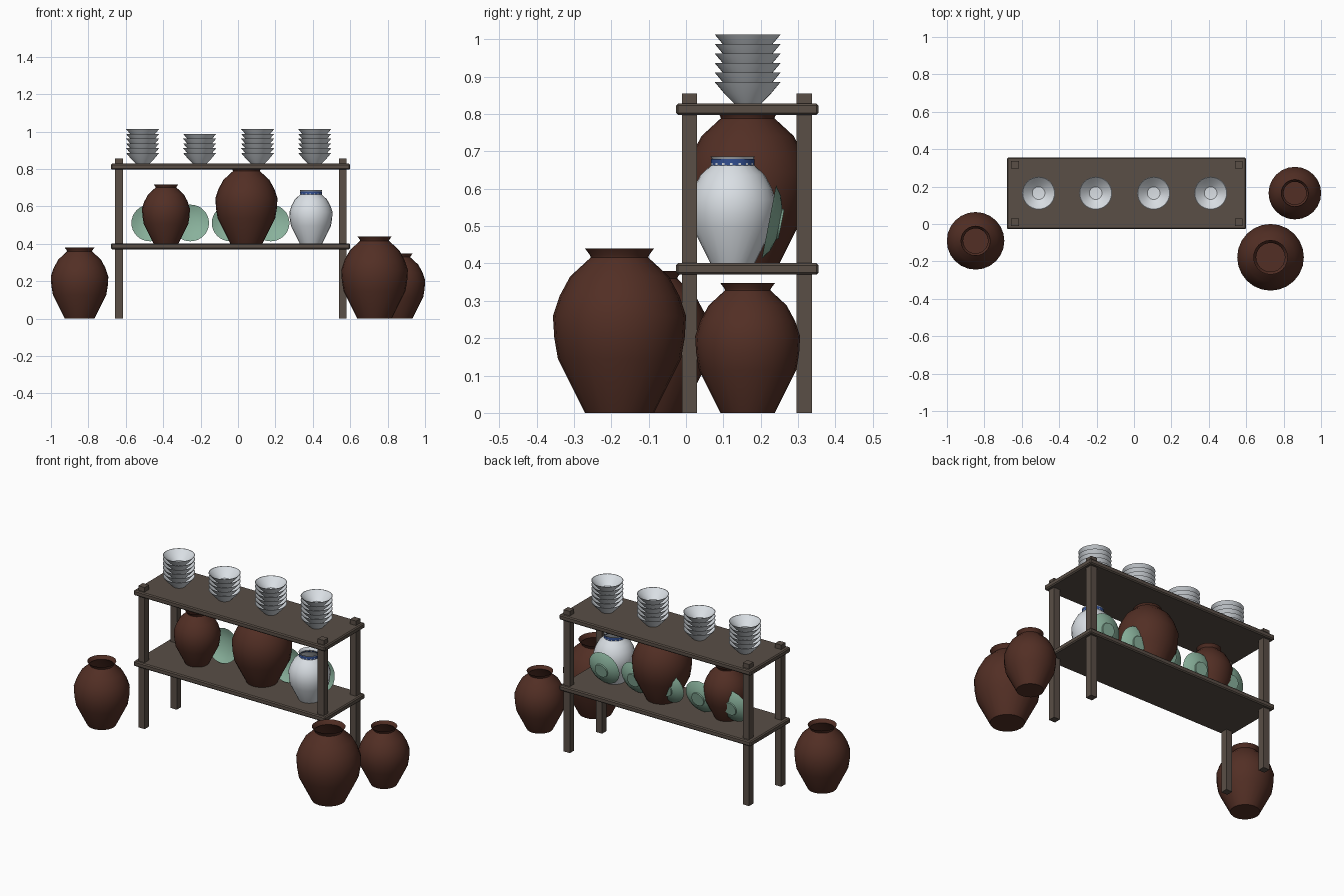
import bpy, bmesh, math
from mathutils import Matrix

cube = bpy.data.objects.get("Cube")
if cube:
    bpy.data.objects.remove(cube, do_unlink=True)


def material(name, rgb):
    m = bpy.data.materials.new(name)
    m.use_nodes = True
    m.diffuse_color = (*rgb, 1)
    bsdf = m.node_tree.nodes["Principled BSDF"]
    bsdf.inputs["Base Color"].default_value = (*rgb, 1)
    bsdf.inputs["Roughness"].default_value = 0.7
    return m


wood = material("weathered wood", (0.10, 0.077, 0.061))
clay = material("brown clay", (0.085, 0.028, 0.018))
white = material("white porcelain", (0.70, 0.74, 0.78))
green = material("celadon green", (0.25, 0.44, 0.33))
blue = material("cobalt blue", (0.03, 0.075, 0.28))


def add(name, bm, *mats, smooth=None):
    bmesh.ops.recalc_face_normals(bm, faces=bm.faces)
    me = bpy.data.meshes.new(name)
    bm.to_mesh(me)
    bm.free()
    for m in mats:
        me.materials.append(m)
    if smooth:
        me.shade_smooth()
        me.set_sharp_from_angle(angle=math.radians(smooth))
    ob = bpy.data.objects.new(name, me)
    bpy.context.collection.objects.link(ob)
    return ob


def box(name, x, y, z, bevel=0):
    """Box from (min, max) pairs."""
    bm = bmesh.new()
    bmesh.ops.create_cube(bm, size=1)
    for v in bm.verts:
        for i, (lo, hi) in enumerate((x, y, z)):
            v.co[i] = lo if v.co[i] < 0 else hi
    if bevel:
        bmesh.ops.bevel(bm, geom=bm.edges[:], offset=bevel, segments=1,
                        affect='EDGES')
    return add(name, bm, wood)


def lathe(profile, segs=24, scale=1):
    """Revolve (radius, height) points about z; radius 0 closes to a point."""
    bm = bmesh.new()
    rings = []
    for r, z in profile:
        n = segs if r else 1
        rings.append([bm.verts.new((r * scale * math.cos(math.tau * i / segs),
                                    r * scale * math.sin(math.tau * i / segs),
                                    z * scale)) for i in range(n)])
    for a, b in zip(rings, rings[1:]):
        for i in range(segs):
            j = (i + 1) % segs
            quad = [a[i % len(a)], a[j % len(a)], b[j % len(b)], b[i % len(b)]]
            bm.faces.new(list(dict.fromkeys(quad)))
    return bm


# Shelf boards and posts
for label, z in (("lower", 0.37), ("upper", 0.797)):
    box(label + "_shelf", (-0.68, 0.6), (-0.027, 0.355), (z, z + 0.031), 0.006)
for side, x in (("right", -0.657), ("left", 0.54)):
    for end, y in (("front", -0.011), ("back", 0.296)):
        box(f"{end}_{side}_post", (x, x + 0.041), (y, y + 0.041), (0, 0.855))

# Jars share one profile, scaled by height
JAR = [(0, 0), (0.21, 0), (0.375, 0.33), (0.397, 0.46), (0.405, 0.59),
       (0.365, 0.71), (0.30, 0.83), (0.175, 0.945), (0.18, 0.96), (0.21, 1)]
for name, x, y, z, h, mat in (
        ("right_floor_jar", -0.847, -0.09, 0, 0.38, clay),
        ("large_floor_jar", 0.73, -0.178, 0, 0.44, clay),
        ("small_floor_jar", 0.86, 0.165, 0, 0.347, clay),
        ("small_shelf_jar", -0.385, 0.16, 0.401, 0.317, clay),
        ("large_shelf_jar", 0.045, 0.165, 0.401, 0.41, clay),
        ("porcelain_jar", 0.39, 0.125, 0.401, 0.285, white)):
    jar = add(name, lathe(JAR, 24, h), mat, smooth=50)
    jar.location = (x, y, z)

# Painted collar of the porcelain jar: chequered lower rows, solid top
bm = lathe([(0.0585, 0.657), (0.0585, 0.663), (0.0585, 0.669), (0.0585, 0.680)], 48)
for i, f in enumerate(bm.faces):
    row, col = divmod(i, 48)
    f.material_index = 1 if row < 2 and (row + col) % 3 == 0 else 0
collar = add("porcelain_jar_collar", bm, blue, white, smooth=50)
collar.location = (0.39, 0.125, 0)

# Plates leaning back, hollow side to the front
PLATE = [(0, -0.034), (0.04, -0.034), (0.042, -0.028), (0.075, -0.018),
         (0.1, 0), (0.075, -0.012), (0.04, -0.022), (0, -0.024)]
for i in range(5):
    plate = add(f"plate_{i + 1}", lathe(PLATE, 32), green, smooth=40)
    plate.matrix_world = (Matrix.Translation((-0.47 + 0.215 * i, 0.222, 0.511))
                          @ Matrix.Rotation(math.radians(79), 4, 'X'))

# Stacks of nested bowls
BOWL = [(0, 0), (0.036, 0), (0.062, 0.026), (0.088, 0.057),
        (0.085, 0.057), (0.06, 0.03), (0.034, 0.008), (0, 0.005)]
for s, (x, count) in enumerate(((-0.51, 6), (-0.205, 5), (0.105, 6), (0.41, 6))):
    for i in range(count):
        bowl = add(f"stack_{s + 1}_bowl_{i + 1}", lathe(BOWL, 32), white, smooth=35)
        bowl.location = (x, 0.165, 0.828 + 0.0255 * i)
